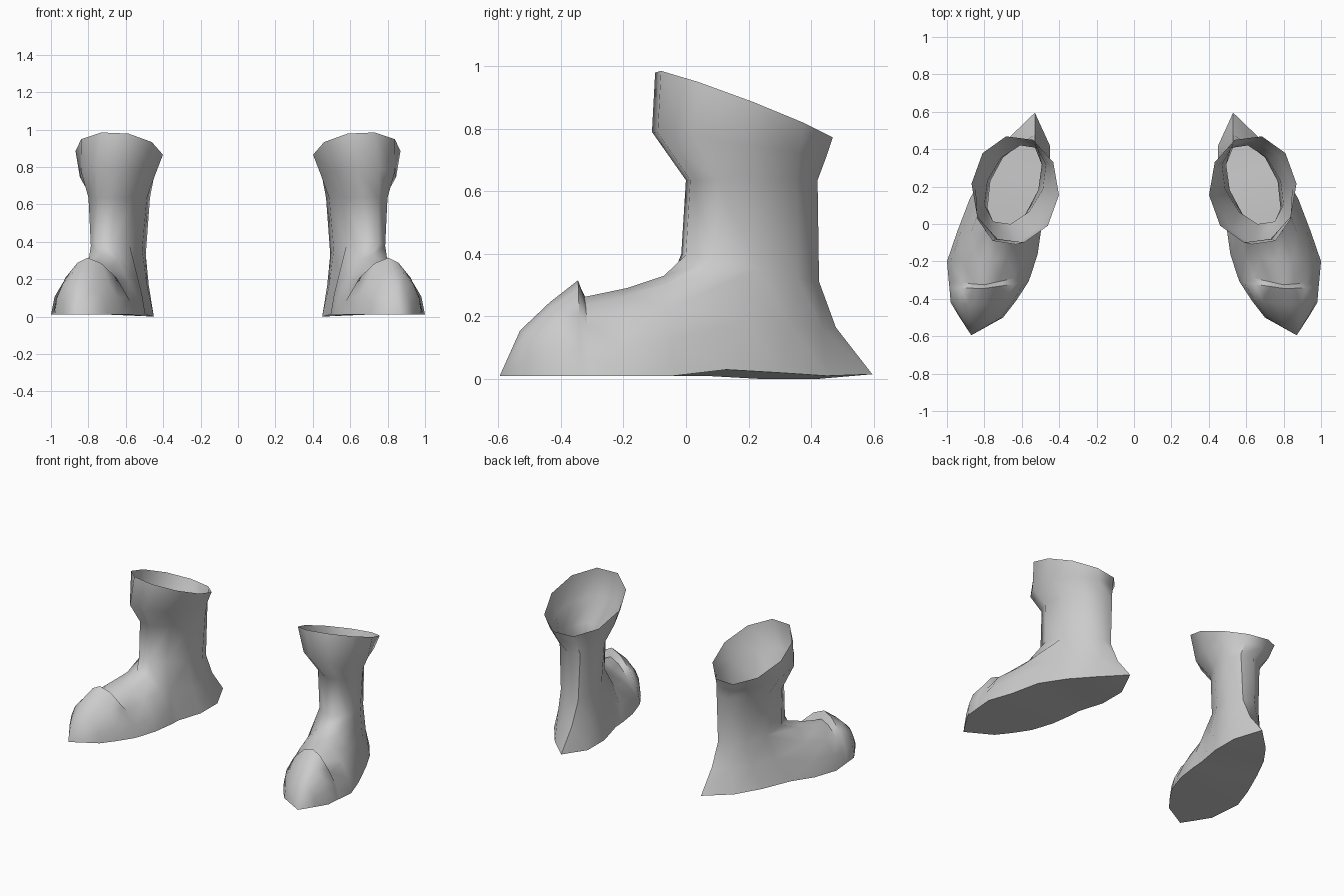
import bpy, bmesh, math
from mathutils import Vector

if "Cube" in bpy.data.objects:
    bpy.data.objects.remove(bpy.data.objects["Cube"])

leather = bpy.data.materials.new("grey_leather")
leather.diffuse_color = (0.6, 0.6, 0.6, 1)
leather.use_nodes = True
leather.node_tree.nodes["Principled BSDF"].inputs["Base Color"].default_value = leather.diffuse_color


def shaft_ring(cx, cy, cz, rx, ry, lean, slope_y, slope_x):
    """Ten-sided slanted oval; index 0 is the outer side, 3 the heel, 8 the instep."""
    pts = []
    for i in range(10):
        a = math.radians(6 + 36 * i)
        dx = rx * math.cos(a) - lean * math.sin(a)
        dy = ry * math.sin(a)
        pts.append(Vector((cx + dx, cy + dy, cz + slope_y * dy + slope_x * dx)))
    return pts


def foot_arch(outer, top, inner, power):
    """Nine-point arch from the outer sole edge over the top to the inner sole edge."""
    pts = []
    for i in range(9):
        a = math.pi * i / 8
        side = outer if i <= 4 else inner
        c = abs(math.cos(a)) ** power if i != 4 else 0
        s = math.sin(a) ** power if 0 < i < 8 else 0
        pts.append(Vector((top[0] + (side[0] - top[0]) * c,
                           top[1] + (side[1] - top[1]) * c,
                           0.01 + (top[2] - 0.01) * s)))
    return pts


# Shaft from the flared rim to the ankle
SHAFT = [shaft_ring(.635, .185, .875, .235, .29, .0, -.38, .09),
         shaft_ring(.645, .17, .75, .205, .285, .03, -.14, .0),
         shaft_ring(.635, .21, .635, .155, .215, .06, .0, .0),
         shaft_ring(.64, .205, .355, .135, .225, .06, -.2, .0)]

# Sole edge around the heel, outer side to inner side
HEEL = [Vector(p) for p in ((.88, .13, .03), (.79, .30, .02), (.68, .45, .01),
                            (.53, .595, .015), (.45, .42, 0), (.45, .24, 0),
                            (.49, .06, .01))]

# Foot arches from instep to toe: outer edge, top, inner edge, roundness
FOOT = [foot_arch((.945, -.04), (.72, -.07, .33), (.495, -.02), 1.1),
        foot_arch((1.0, -.20), (.76, -.19, .29), (.515, -.16), 1.1),
        foot_arch((.99, -.31), (.80, -.325, .262), (.55, -.27), 1.3),
        foot_arch((.987, -.34), (.805, -.345, .315), (.565, -.31), 1.25),
        foot_arch((.98, -.42), (.83, -.435, .245), (.63, -.41), 1.0),
        foot_arch((.935, -.495), (.85, -.53, .155), (.70, -.50), .9)]
TOE_TIP = Vector((.87, -.595, .01))


def build_boot(name, side):
    bm = bmesh.new()

    def add(pts):
        return [bm.verts.new((p.x * side, p.y, p.z)) for p in pts]

    def strip(a, b, closed=False):
        n = len(a)
        for i in range(n if closed else n - 1):
            j = (i + 1) % n
            bm.faces.new((a[i], a[j], b[j], b[i]))

    # Shaft
    rings = [add(r) for r in SHAFT]
    for a, b in zip(rings, rings[1:]):
        strip(a, b, True)

    # Heel counter between ankle and sole
    ankle = rings[-1]
    mid = []
    for p, q in zip(SHAFT[-1], HEEL):
        m = p.lerp(q, .37)
        m.z = (p.z + q.z) / 2
        mid.append(m)
    mid, heel = add(mid), add(HEEL)
    strip(ankle[:7], mid)
    strip(mid, heel)

    # Instep and peaked toe cap
    arches = [[heel[0], mid[0], ankle[0], ankle[9], ankle[8], ankle[7],
               ankle[6], mid[6], heel[6]]] + [add(f) for f in FOOT]
    for a, b in zip(arches, arches[1:]):
        strip(a, b)
    tip = add([TOE_TIP])[0]
    last = arches[-1]
    for i in range(8):
        bm.faces.new((last[i], last[i + 1], tip))

    # Sole, in cross bands from toe to heel
    bm.faces.new((last[0], last[8], tip))
    for a, b in zip(arches, arches[1:]):
        bm.faces.new((a[0], a[8], b[8], b[0]))
    for i in range(2):
        bm.faces.new((heel[i], heel[i + 1], heel[5 - i], heel[6 - i]))
    bm.faces.new(heel[2:5])

    bmesh.ops.recalc_face_normals(bm, faces=bm.faces)
    mesh = bpy.data.meshes.new(name)
    bm.to_mesh(mesh)
    bm.free()
    mesh.materials.append(leather)
    obj = bpy.data.objects.new(name, mesh)
    bpy.context.collection.objects.link(obj)
    bpy.ops.object.select_all(action='DESELECT')
    obj.select_set(True)
    bpy.context.view_layer.objects.active = obj
    bpy.ops.object.shade_smooth_by_angle(angle=math.radians(50))


build_boot("left_boot", 1)
build_boot("right_boot", -1)
